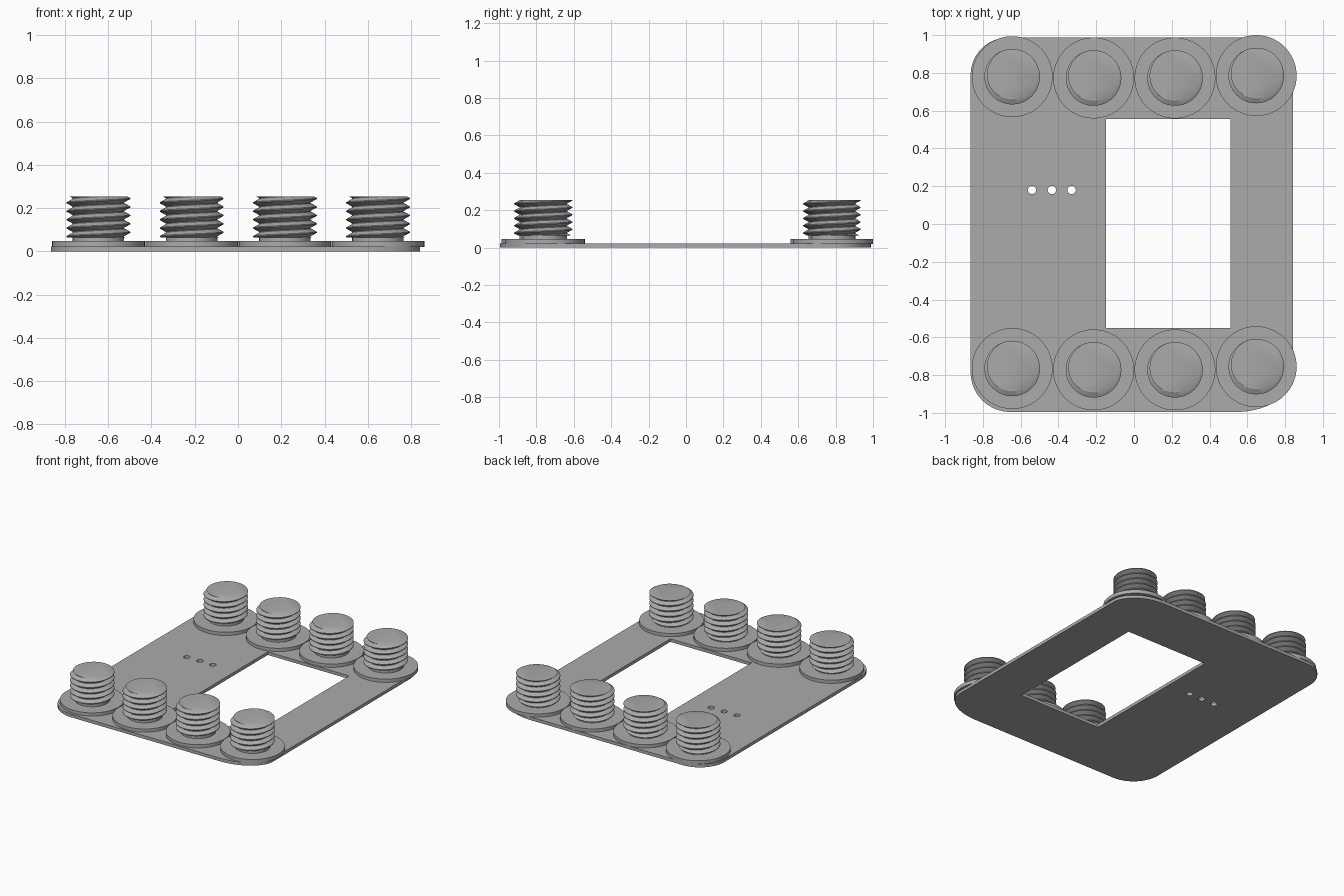
import bpy, bmesh
from math import sin, cos, pi, tau, radians, floor

if "Cube" in bpy.data.objects:
    bpy.data.objects.remove(bpy.data.objects["Cube"])

GREY = (0.41, 0.41, 0.41, 1)
mat = bpy.data.materials.new("plain grey")
mat.use_nodes = True
mat.diffuse_color = GREY
mat.node_tree.nodes["Principled BSDF"].inputs["Base Color"].default_value = GREY

PLATE_TOP, FLANGE_TOP, THREAD_BASE, STUD_TOP = 0.023, 0.047, 0.065, 0.254
ROOT, CREST, PITCH, SEGS = 0.119, 0.147, 0.039, 48


def add_object(name, mesh, location=(0, 0, 0), smooth=None):
    obj = bpy.data.objects.new(name, mesh)
    obj.location = location
    bpy.context.collection.objects.link(obj)
    if not mesh.materials:
        mesh.materials.append(mat)
    if smooth:
        bpy.ops.object.select_all(action='DESELECT')
        obj.select_set(True)
        bpy.context.view_layer.objects.active = obj
        bpy.ops.object.shade_smooth_by_angle(angle=radians(smooth))
    return obj


def arc(cx, cy, rx, ry, start, sweep, n):
    return [(cx + rx * cos(start + sweep * i / n), cy + ry * sin(start + sweep * i / n))
            for i in range(n + 1)]


# Base plate: rounded outline with a window and three small holes
def plate_mesh():
    x0, x1, y0, y1 = -0.865, 0.842, -0.995, 0.988
    q = pi / 2
    outline = (arc(x1 - 0.3, y0 + 0.2, 0.3, 0.2, -q, q, 14)
               + arc(x1 - 0.27, y1 - 0.2, 0.27, 0.2, 0, q, 14)
               + arc(x0 + 0.2, y1 - 0.2, 0.2, 0.2, q, q, 14)
               + arc(x0 + 0.21, y0 + 0.21, 0.21, 0.21, pi, q, 14))
    window = [(-0.147, -0.55), (0.512, -0.55), (0.512, 0.555), (-0.147, 0.555)]
    holes = [arc(x, 0.18, 0.022, 0.022, 0, tau, 24)[:-1] for x in (-0.54, -0.435, -0.33)]
    curve = bpy.data.curves.new("plate_outline", 'CURVE')
    curve.dimensions, curve.fill_mode = '2D', 'BOTH'
    curve.extrude = PLATE_TOP / 2
    for loop in [outline, window] + holes:
        spline = curve.splines.new('POLY')
        spline.points.add(len(loop) - 1)
        for p, (x, y) in zip(spline.points, loop):
            p.co = (x, y, 0, 1)
        spline.use_cyclic_u = True
    helper = bpy.data.objects.new("plate_helper", curve)
    mesh = bpy.data.meshes.new_from_object(helper)
    bpy.data.objects.remove(helper)
    bm = bmesh.new()
    bm.from_mesh(mesh)
    bmesh.ops.remove_doubles(bm, verts=bm.verts, dist=1e-5)
    bmesh.ops.recalc_face_normals(bm, faces=bm.faces)
    bm.to_mesh(mesh)
    bm.free()
    return mesh


add_object("base_plate", plate_mesh(), (0, 0, PLATE_TOP / 2), 30)


def cylinder_mesh(name, radius, z0, z1):
    bm = bmesh.new()
    bmesh.ops.create_cone(bm, cap_ends=True, segments=64, radius1=radius,
                          radius2=radius, depth=z1 - z0)
    bmesh.ops.translate(bm, verts=bm.verts, vec=(0, 0, (z0 + z1) / 2))
    mesh = bpy.data.meshes.new(name)
    bm.to_mesh(mesh)
    bm.free()
    return mesh


# Helical thread: radius is a clipped triangle wave along the sheared height
def thread_radius(z, turn):
    u = (z - STUD_TOP) / PITCH - turn + 0.25
    away = abs(u - floor(u + 0.5))
    t = min(max((0.46 - away) / 0.40, 0), 1)
    return ROOT + (CREST - ROOT) * t


def thread_mesh():
    bm = bmesh.new()
    offsets = (-0.46, -0.06, 0.06, 0.46)
    turns = int((STUD_TOP - THREAD_BASE) / PITCH) + 3
    levels = [k + o for k in range(-turns, 2) for o in offsets]
    rings = []
    for level in levels:
        ring = []
        for i in range(SEGS):
            turn = i / SEGS
            z = STUD_TOP + PITCH * (level + turn - 0.25)
            z = min(max(z, THREAD_BASE), STUD_TOP)
            r = thread_radius(z, turn)
            ring.append(bm.verts.new((r * cos(tau * turn), r * sin(tau * turn), z)))
        rings.append(ring)
    per = len(offsets)
    for j in range(len(rings) - 1):
        for i in range(SEGS):
            if i < SEGS - 1:
                quad = (rings[j][i], rings[j][i + 1], rings[j + 1][i + 1], rings[j + 1][i])
            elif j >= per:  # the seam joins one pitch lower
                quad = (rings[j][i], rings[j + per][0], rings[j + per + 1][0], rings[j + 1][i]) \
                    if j + per + 1 < len(rings) else None
            else:
                quad = (rings[j][i], rings[j + per][0], rings[j + per + 1][0], rings[j + 1][i])
            if quad:
                bm.faces.new(quad)
    bm.faces.new(rings[-1])
    bm.faces.new(rings[0][::-1])
    bmesh.ops.remove_doubles(bm, verts=bm.verts, dist=1e-5)
    bmesh.ops.dissolve_degenerate(bm, edges=bm.edges, dist=1e-6)
    bmesh.ops.recalc_face_normals(bm, faces=bm.faces)
    mesh = bpy.data.meshes.new("stud_thread")
    bm.to_mesh(mesh)
    bm.free()
    return mesh


# Eight studs, each a round flange, a plain neck and a threaded post
flange = cylinder_mesh("flange", 0.214, PLATE_TOP - 0.003, FLANGE_TOP)
neck = cylinder_mesh("neck", ROOT, FLANGE_TOP - 0.005, THREAD_BASE + 0.01)
thread = thread_mesh()
columns = [(-0.645, 0.78, -0.765), (-0.214, 0.773, -0.772),
           (0.217, 0.773, -0.772), (0.647, 0.786, -0.755)]
for n, (x, back, front) in enumerate(columns, 1):
    for row, y in (("back", back), ("front", front)):
        add_object(f"{row}_flange_{n}", flange, (x, y, 0), 30)
        add_object(f"{row}_neck_{n}", neck, (x, y, 0), 30)
        add_object(f"{row}_thread_{n}", thread, (x, y, 0), 30)
